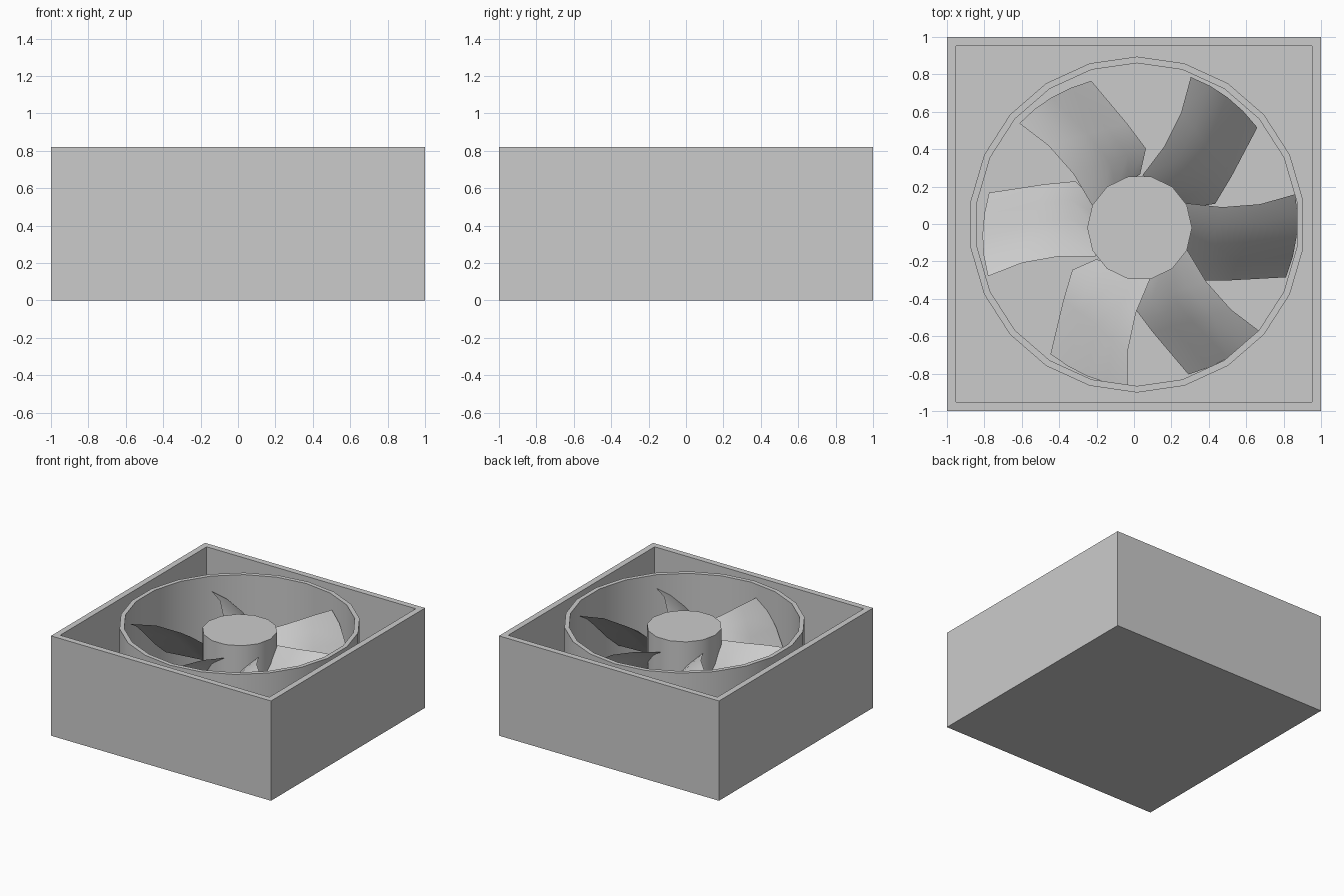
import bpy, bmesh, math
from mathutils import Vector

if "Cube" in bpy.data.objects:
    bpy.data.objects.remove(bpy.data.objects["Cube"])

H, FLOOR = 0.82, 0.07
HUB = Vector((0.03, -0.02, 0))


def add_object(name, bm, smooth=False):
    bmesh.ops.recalc_face_normals(bm, faces=bm.faces)
    mesh = bpy.data.meshes.new(name)
    bm.to_mesh(mesh)
    bm.free()
    ob = bpy.data.objects.new(name, mesh)
    bpy.context.collection.objects.link(ob)
    if smooth:
        bpy.ops.object.select_all(action='DESELECT')
        ob.select_set(True)
        bpy.context.view_layer.objects.active = ob
        bpy.ops.object.shade_smooth_by_angle(angle=math.radians(35))
    return ob


# Revolves an (r, z) profile around a vertical axis, closing the loop if asked
def lathe(name, profile, sides, centre, start, cap=False):
    bm = bmesh.new()
    rings = []
    for r, z in profile:
        angles = [start + 2 * math.pi * i / sides for i in range(sides)]
        rings.append([bm.verts.new((centre[0] + r * math.cos(a),
                                    centre[1] + r * math.sin(a), z)) for a in angles])
    for a, b in zip(rings, rings[1:]):
        for i in range(sides):
            j = (i + 1) % sides
            bm.faces.new((a[i], a[j], b[j], b[i]))
    if cap:
        bm.faces.new(rings[-1])
    return add_object(name, bm, True)


# Open square housing with a recessed floor
bm = bmesh.new()
bmesh.ops.create_cube(bm, size=1)
for v in bm.verts:
    v.co = Vector((v.co.x * 2, v.co.y * 2, (v.co.z + 0.5) * H))
top = max(bm.faces, key=lambda f: f.calc_center_median().z)
bmesh.ops.inset_region(bm, faces=[top], thickness=0.07)
inner = bmesh.ops.extrude_face_region(bm, geom=[top])
for v in [g for g in inner['geom'] if isinstance(g, bmesh.types.BMVert)]:
    v.co.z = FLOOR
if top.is_valid:
    bm.faces.remove(top)
add_object("housing", bm)

# Round duct and central hub
lathe("duct_ring", [(0.898, FLOOR), (0.898, 0.812), (0.863, 0.812), (0.863, FLOOR)],
      22, (0.016, -0.003), math.pi / 2)
lathe("hub", [(0.28, FLOOR), (0.28, 0.77)], 14, HUB, 0, True)

# Blade edges from root to tip, relative to the hub: high edge and low edge
HIGH = [(0.249, 0.131, 0.66), (0.441, 0.110, 0.69), (0.644, 0.126, 0.71), (0.832, 0.179, 0.70)]
LOW = [(0.227, -0.174, 0.30), (0.318, -0.281, 0.30), (0.489, -0.281, 0.30), (0.783, -0.265, 0.30)]
CHORD = [(0, 0), (0.25, 0.17), (0.5, 0.42), (0.75, 0.73), (1, 1)]


def fan_blade(name, angle):
    bm = bmesh.new()
    rows = []
    for k, (a, b) in enumerate(zip(HIGH, LOW)):
        row = []
        for t, drop in CHORD:
            p = Vector(a).lerp(Vector(b), t)
            p.z = a[2] + (b[2] - a[2]) * drop
            if k == 3:      # rounded tip follows the duct
                p.x += 0.13 * t * (1 - t)
            c, s = math.cos(angle), math.sin(angle)
            row.append(bm.verts.new((HUB.x + p.x * c - p.y * s,
                                     HUB.y + p.x * s + p.y * c, p.z)))
        rows.append(row)
    for r, q in zip(rows, rows[1:]):
        for i in range(len(CHORD) - 1):
            bm.faces.new((r[i], r[i + 1], q[i + 1], q[i]))
    ob = add_object(name, bm)
    if ob.data.polygons[0].normal.z < 0:
        ob.data.flip_normals()
    ob.data.shade_smooth()


# Six blades, slightly unevenly spaced
for i, deg in enumerate((0, 59.1, 126.9, 185.6, 253.5, 307.1)):
    fan_blade(f"blade_{i + 1}", math.radians(deg))
